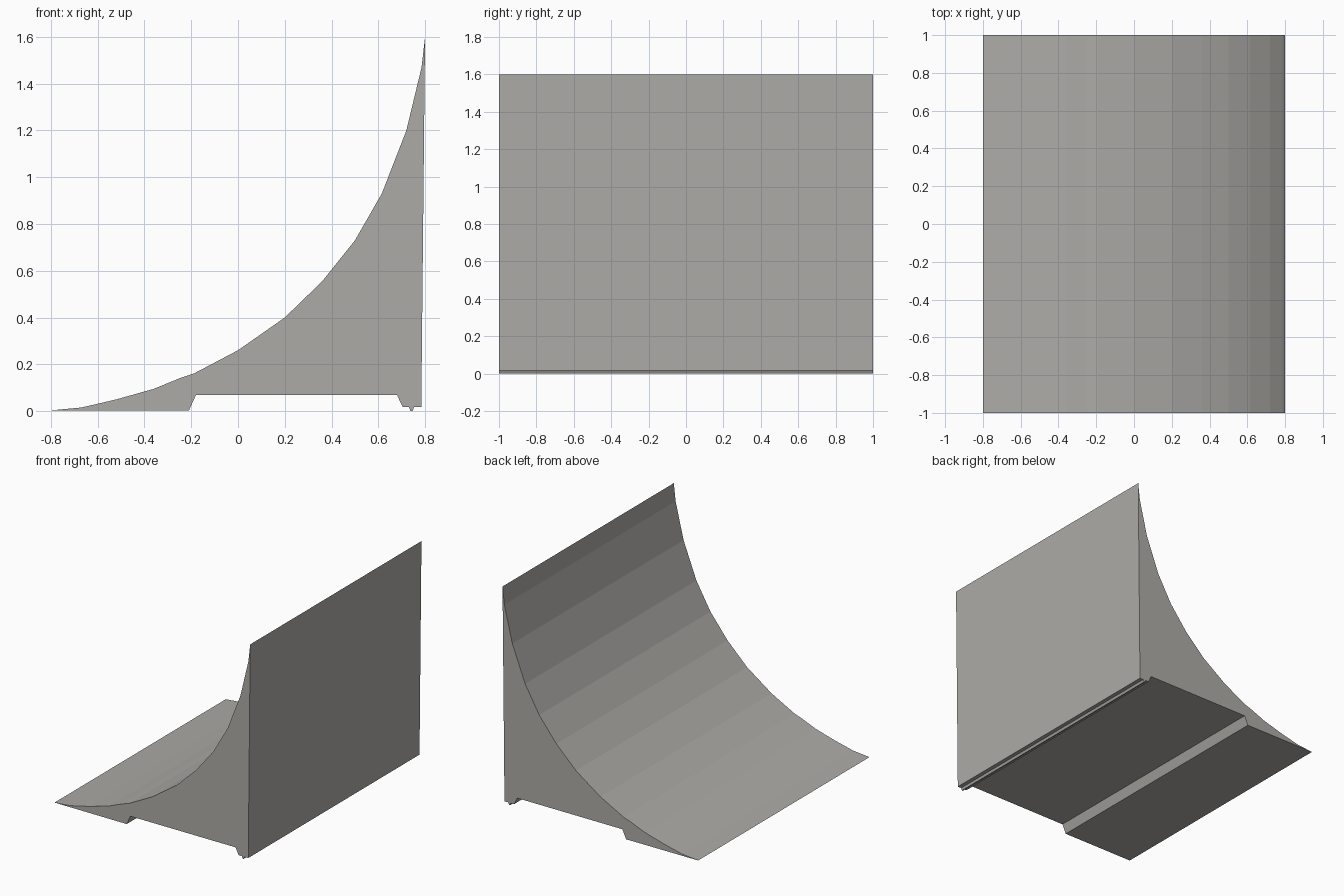
import bpy
import bmesh

cube = bpy.data.objects.get("Cube")
if cube:
    bpy.data.objects.remove(cube, do_unlink=True)

# Plain warm grey
grey = bpy.data.materials.new("warm_grey")
grey.use_nodes = True
colour = (0.42, 0.41, 0.39, 1)
grey.diffuse_color = colour
grey.node_tree.nodes["Principled BSDF"].inputs["Base Color"].default_value = colour

# Concave ramp surface, from the toe up to the lip
curve = [(-0.8, 0.003), (-0.67, 0.015), (-0.52, 0.05), (-0.36, 0.095),
         (-0.25, 0.14), (-0.19, 0.16), (0.0, 0.26), (0.2, 0.4),
         (0.36, 0.555), (0.5, 0.73), (0.615, 0.93), (0.72, 1.2),
         (0.785, 1.47), (0.8, 1.6)]

# Back wall, small locating rib, recessed underside and toe pad
underside = [(0.784, 0.017), (0.754, 0.017), (0.746, 0.0), (0.738, 0.0),
             (0.731, 0.017), (0.705, 0.017), (0.68, 0.068),
             (-0.18, 0.068), (-0.21, 0.002)]


def extrude_profile(name, profile, depth, material):
    """Sweep a closed x-z profile along y, centred on y = 0."""
    bm = bmesh.new()
    face = bm.faces.new([bm.verts.new((x, -depth / 2, z)) for x, z in profile])
    result = bmesh.ops.extrude_face_region(bm, geom=[face], use_keep_orig=True)
    moved = [v for v in result["geom"] if isinstance(v, bmesh.types.BMVert)]
    bmesh.ops.translate(bm, verts=moved, vec=(0, depth, 0))
    bmesh.ops.recalc_face_normals(bm, faces=bm.faces)
    mesh = bpy.data.meshes.new(name)
    bm.to_mesh(mesh)
    bm.free()
    mesh.materials.append(material)
    obj = bpy.data.objects.new(name, mesh)
    bpy.context.collection.objects.link(obj)
    return obj


extrude_profile("curved_ramp", curve + underside, 2, grey)
